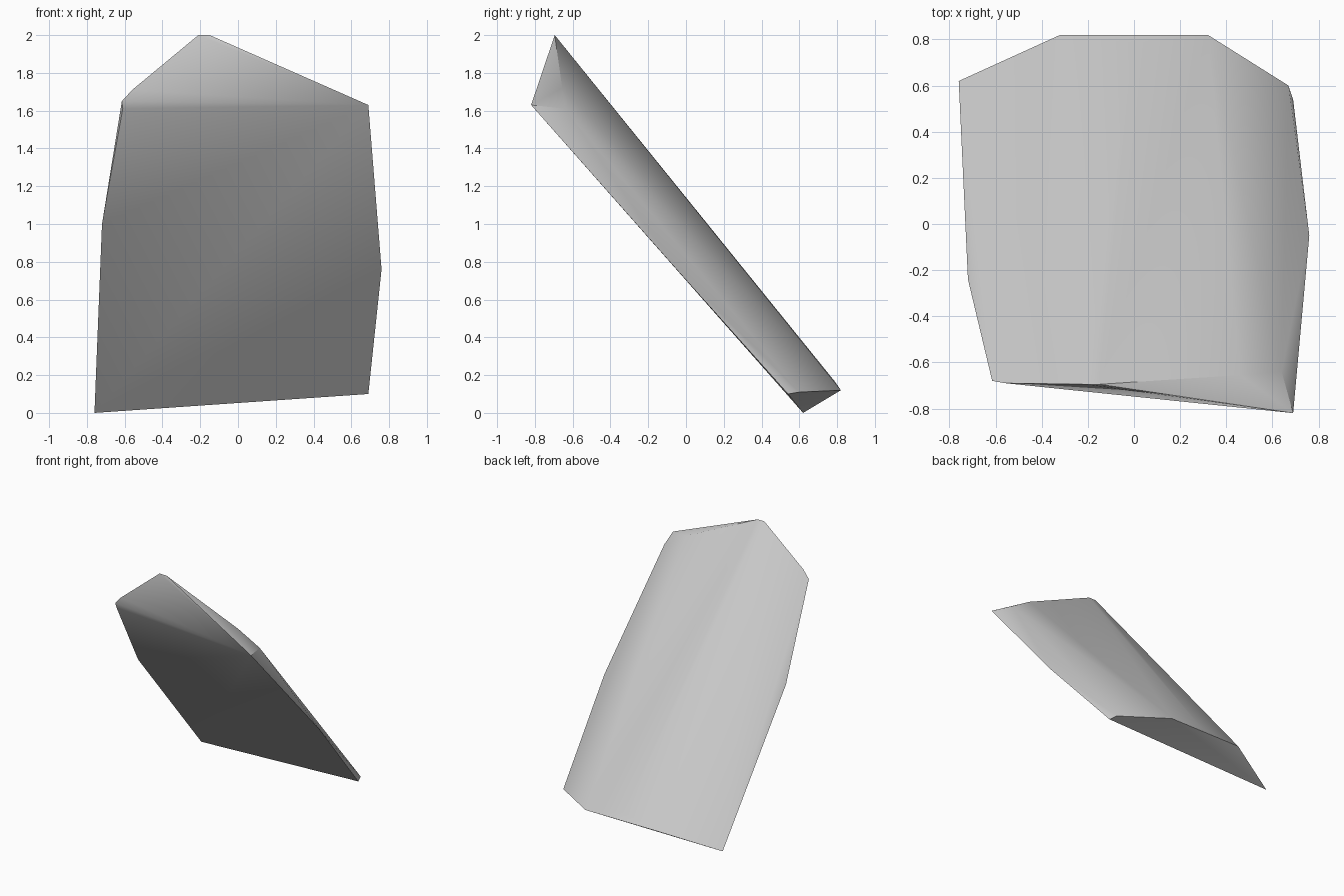
import bpy
import bmesh
import math

cube = bpy.data.objects.get("Cube")
if cube:
    bpy.data.objects.remove(cube, do_unlink=True)

# Stone colour
stone = bpy.data.materials.new("light grey stone")
grey = (0.6, 0.6, 0.6, 1.0)
stone.use_nodes = True
stone.diffuse_color = grey
bsdf = next(n for n in stone.node_tree.nodes if n.type == 'BSDF_PRINCIPLED')
bsdf.inputs["Base Color"].default_value = grey
bsdf.inputs["Roughness"].default_value = 0.9

# Flat underside outline of the leaning slab
underside = [(-0.76, 0.62, 0.0), (-0.72, -0.24, 1.0), (-0.61, -0.67, 1.61),
             (0.69, -0.82, 1.63), (0.76, -0.05, 0.76), (0.69, 0.54, 0.10)]

# Peaked upper end of the rounded back
upper_end = [(-0.615, -0.68, 1.65), (-0.56, -0.69, 1.71), (-0.21, -0.695, 2.0),
             (-0.15, -0.695, 2.0), (0.46, -0.655, 1.72), (0.64, -0.64, 1.61)]

# Broad lower end of the rounded back
lower_end = [(-0.32, 0.82, 0.12), (0.32, 0.82, 0.12), (0.67, 0.60, 0.11),
             (0.0, 0.785, 0.17)]

# Wrap the three outlines in one chipped, convex slab
bm = bmesh.new()
for point in underside + upper_end + lower_end:
    bm.verts.new(point)
hull = bmesh.ops.convex_hull(bm, input=bm.verts[:])
loose = [v for v in bm.verts if not v.link_faces]
bmesh.ops.delete(bm, geom=loose, context='VERTS')
bmesh.ops.recalc_face_normals(bm, faces=bm.faces[:])

mesh = bpy.data.meshes.new("stone_slab")
bm.to_mesh(mesh)
bm.free()
mesh.materials.append(stone)
slab = bpy.data.objects.new("stone_slab", mesh)
bpy.context.collection.objects.link(slab)

# Soft shading over the back, crisp rim
bpy.ops.object.select_all(action='DESELECT')
slab.select_set(True)
bpy.context.view_layer.objects.active = slab
bpy.ops.object.shade_smooth_by_angle(angle=math.radians(35))
